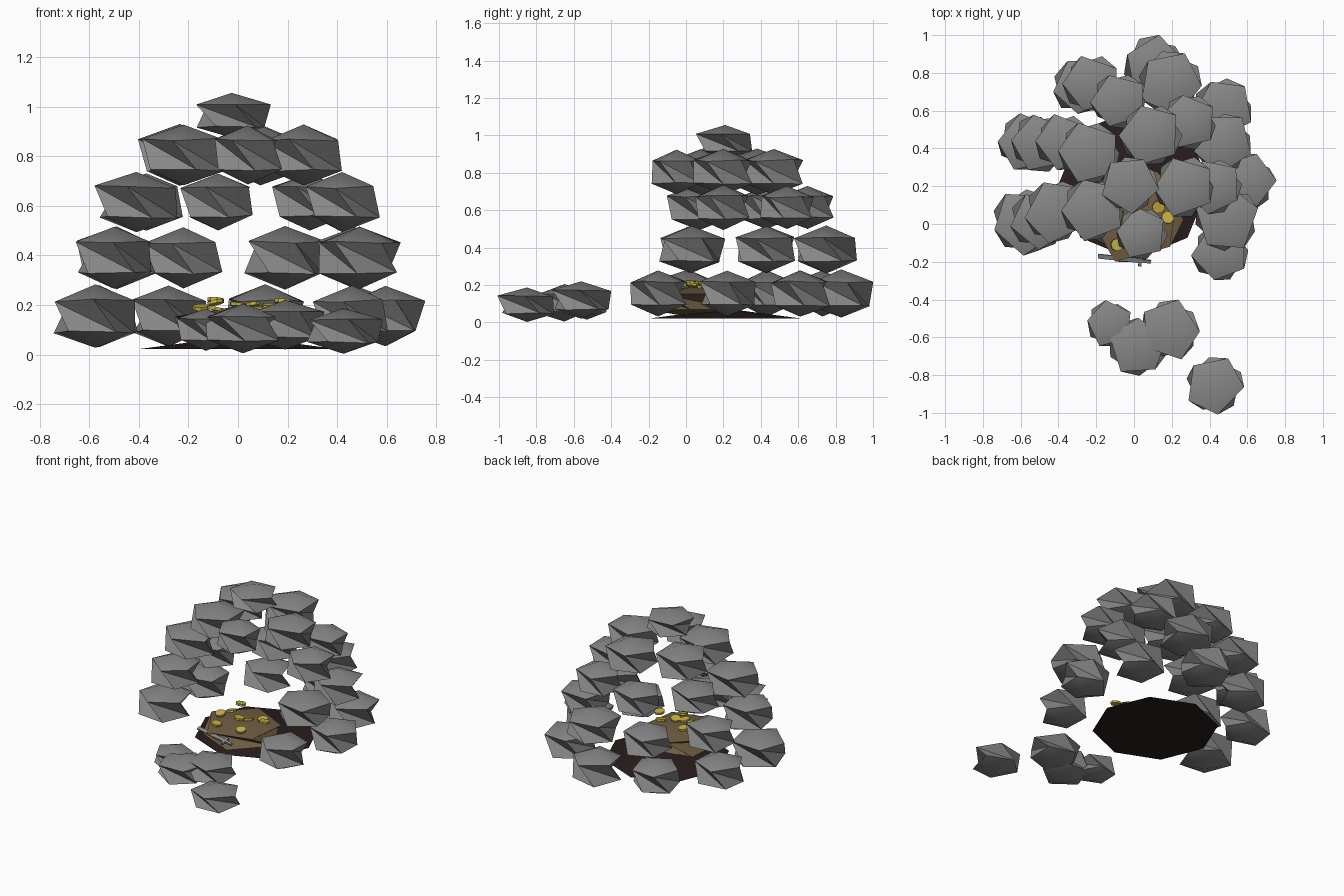
import bpy, bmesh, math, random
from mathutils import Vector, Euler

if "Cube" in bpy.data.objects:
    bpy.data.objects.remove(bpy.data.objects["Cube"])
random.seed(4)


def material(name, rgb):
    m = bpy.data.materials.new(name)
    m.diffuse_color = (*rgb, 1)
    m.use_nodes = True
    m.node_tree.nodes["Principled BSDF"].inputs["Base Color"].default_value = m.diffuse_color
    return m


STONE = material("grey stone", (0.24, 0.24, 0.24))
DARK = material("dark hollow", (0.022, 0.012, 0.012))
DIRT = material("brown earth", (0.16, 0.11, 0.055))
GOLD = material("gold", (0.56, 0.43, 0.06))
STEEL = material("dull steel", (0.25, 0.27, 0.29))


def finish(bm, name, mat, loc, rot=(0, 0, 0)):
    bmesh.ops.recalc_face_normals(bm, faces=bm.faces)
    me = bpy.data.meshes.new(name)
    bm.to_mesh(me)
    bm.free()
    me.materials.append(mat)
    ob = bpy.data.objects.new(name, me)
    ob.location, ob.rotation_euler = loc, rot
    bpy.context.collection.objects.link(ob)
    return ob


def stone(name, loc, r, h, yaw, mat=STONE, lower=0.97, jitter=0.05):
    """Squat five-sided stone: two rings, two poles, twisted side facets."""
    bm = bmesh.new()
    rings = []
    for z, off, s in ((0.5, 0, 1), (-0.5, 36, lower)):
        ring = []
        for i in range(5):
            a = math.radians(yaw + off + 72 * i + random.uniform(-4, 4))
            k = r * s * random.uniform(1 - jitter, 1 + jitter)
            ring.append(bm.verts.new((k * math.cos(a), k * math.sin(a),
                                      h * (z + random.uniform(-jitter, jitter)))))
        rings.append(ring)
    up, lo = rings
    top, bot = bm.verts.new((0, 0, h)), bm.verts.new((0, 0, -h))
    for i in range(5):
        j = (i + 1) % 5
        bm.faces.new((top, up[i], up[j]))
        bm.faces.new((bot, lo[j], lo[i]))
        bm.faces.new((up[i], lo[i], lo[j]))
        bm.faces.new((up[i], lo[j], up[j]))
    ob = finish(bm, name, mat, loc)
    # shallow top and bottom cones read smooth, side facets stay sharp
    for o in bpy.context.selected_objects:
        o.select_set(False)
    ob.select_set(True)
    bpy.context.view_layer.objects.active = ob
    bpy.ops.object.shade_smooth_by_angle(angle=math.radians(40))
    return ob


def box(name, mat, size, loc, rot):
    bm = bmesh.new()
    bmesh.ops.create_cube(bm, size=1)
    bmesh.ops.scale(bm, vec=size, verts=bm.verts)
    return finish(bm, name, mat, loc, rot)


def disc(name, mat, n, r1, r2, depth, loc, rot=(0, 0, 0)):
    bm = bmesh.new()
    bmesh.ops.create_cone(bm, cap_ends=True, segments=n, radius1=r1, radius2=r2, depth=depth)
    return finish(bm, name, mat, loc, rot)


# Vault of stones: (height, half height, (x, y, yaw, radius) of each stone)
courses = [
    (0.155, 0.125, [(0.46, -0.15, 40, 0.155), (0.595, 0.22, 0, 0.155), (0.47, 0.61, 45, 0.16),
                    (0.11, 0.83, 13, 0.168), (-0.28, 0.73, 50, 0.155), (-0.56, 0.43, 30, 0.155),
                    (-0.575, 0.01, 50, 0.178)]),
    (0.390, 0.125, [(0.49, 0.03, 15, 0.175), (0.47, 0.43, 50, 0.16), (0.19, 0.75, 65, 0.17),
                    (-0.22, 0.74, 36, 0.155), (-0.49, 0.43, 30, 0.16), (-0.50, 0.02, 50, 0.16)]),
    (0.615, 0.118, [(0.42, 0.20, 40, 0.15), (0.29, 0.54, 30, 0.15), (-0.08, 0.65, 36, 0.15),
                    (-0.37, 0.43, 36, 0.155), (-0.41, 0.07, 45, 0.17)]),
    (0.805, 0.122, [(0.265, 0.20, 36, 0.165), (0.09, 0.47, 36, 0.17), (-0.235, 0.38, 36, 0.165),
                    (-0.22, 0.08, 36, 0.17), (0.04, -0.05, 30, 0.14)]),
    (0.965, 0.088, [(-0.025, 0.21, 60, 0.155)]),
]
for c, (z, h, spots) in enumerate(courses):
    for i, (x, y, yaw, r) in enumerate(spots):
        stone(f"vault_stone_{c + 1}_{i + 1}", (x, y, z), r, h * random.uniform(0.97, 1.03), yaw)

# Fallen stones in front of the opening
for i, (x, y, z, r, h, yaw) in enumerate([(-0.13, -0.53, 0.10, 0.125, 0.085, 30),
                                          (0.19, -0.56, 0.12, 0.160, 0.100, 0),
                                          (0.02, -0.65, 0.105, 0.155, 0.100, 18),
                                          (0.425, -0.85, 0.095, 0.155, 0.092, -8)]):
    stone(f"fallen_stone_{i + 1}", (x, y, z), r, h, yaw)

# Hollow floor and earth mound
disc("hollow_floor", DARK, 8, 0.40, 0.06, 0.045, (0, 0.21, 0.0445))
stone("earth_mound", (0.0, 0.045, 0.11), 0.258, 0.085, 30, DIRT, 1, 0.03)

# Scattered coins
for i, p in enumerate([(-0.09, -0.11, 0.185), (-0.09, 0.16, 0.22), (-0.09, 0.06, 0.21),
                       (0.0, 0.015, 0.20), (0.13, 0.09, 0.195), (0.18, 0.035, 0.215),
                       (0.055, 0.035, 0.20), (0.086, -0.09, 0.18), (-0.15, 0.02, 0.19)]):
    disc(f"coin_{i + 1}", GOLD, 8, 0.034, 0.034, 0.014, p,
         (random.uniform(-0.25, 0.25), random.uniform(-0.25, 0.25), random.uniform(0, 1)))

# Short sword lying against the mound
start, end = Vector((-0.19, -0.17, 0.15)), Vector((0.09, -0.20, 0.12))
d = end - start
rot = Euler((0.3, math.asin(-d.z / d.length), math.atan2(d.y, d.x)))
box("sword_blade", STEEL, (d.length * 0.8, 0.024, 0.01), start + d * 0.4, rot)
box("sword_guard", STEEL, (0.016, 0.06, 0.016), start + d * 0.8, rot)
box("sword_grip", STEEL, (d.length * 0.2, 0.016, 0.016), start + d * 0.9, rot)
